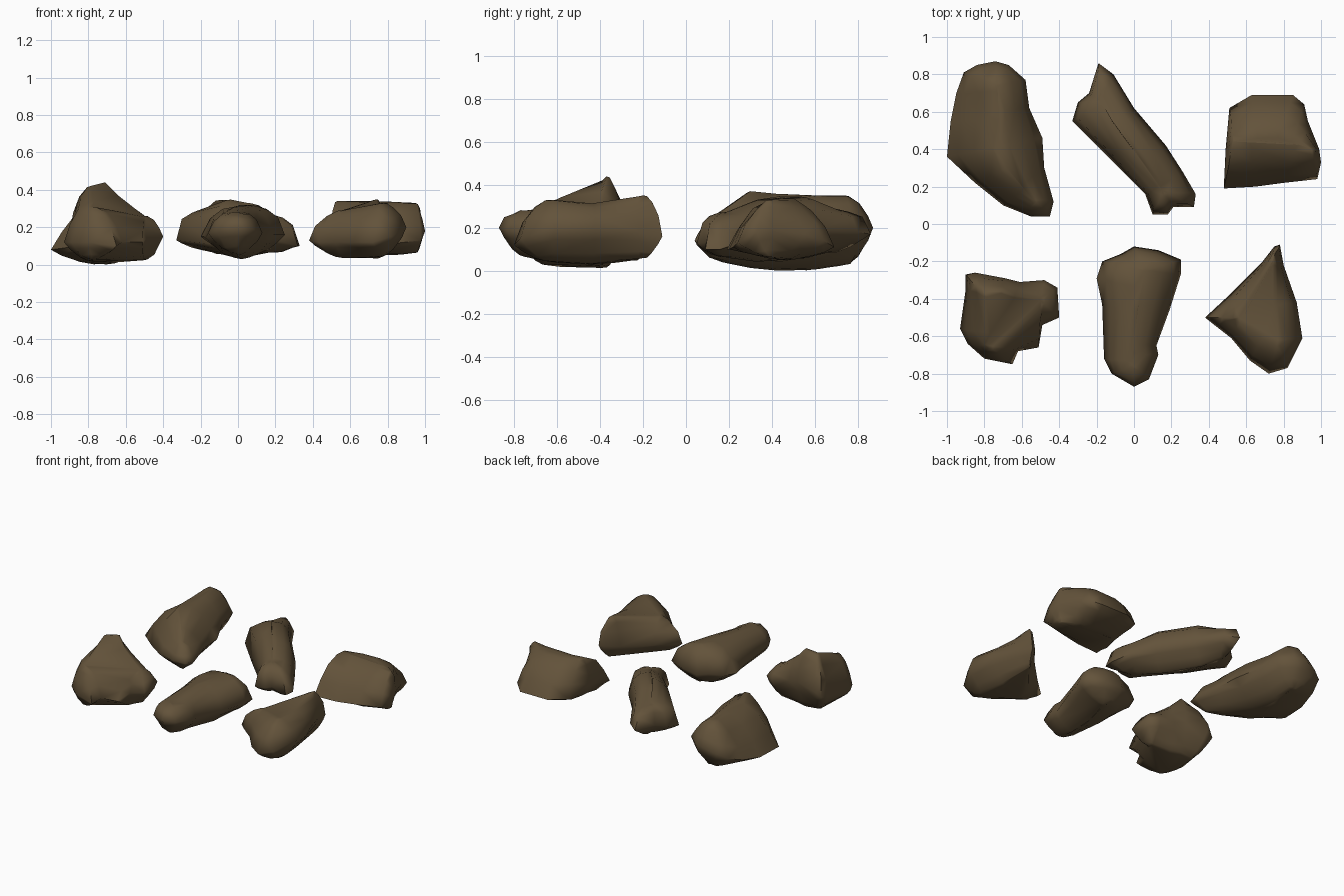
import bpy, bmesh, math, random
from mathutils import Vector

random.seed(4)
if "Cube" in bpy.data.objects:
    bpy.data.objects.remove(bpy.data.objects["Cube"], do_unlink=True)

# One earthy brown for every stone
brown = bpy.data.materials.new("earth_brown")
brown.use_nodes = True
brown.diffuse_color = (.125, .086, .043, 1)
brown.node_tree.nodes["Principled BSDF"].inputs["Base Color"].default_value = brown.diffuse_color


def nearest_on_ridge(point, ridge):
    """Closest point of the ridge line, measured in plan."""
    best, best_distance = None, math.inf
    for start, end in zip(ridge, ridge[1:]):
        along = (end - start).to_2d()
        t = (point.to_2d() - start.to_2d()).dot(along) / along.length_squared
        candidate = start.lerp(end, min(max(t, 0), 1))
        distance = (candidate - point).to_2d().length
        if distance < best_distance:
            best, best_distance = candidate, distance
    return best


def ring(bm, waist, target, inward, fullness):
    """A loop of vertices between the waist and a ridge or keel."""
    rise = math.sin(inward * math.pi / 2) ** fullness
    rough = .012 * inward * (1 - inward) * 2
    verts = []
    for w, t in zip(waist, target):
        p = w.lerp(t, inward)
        p.z = w.z + (t.z - w.z) * rise
        p += Vector([random.uniform(-rough, rough) for _ in range(3)])
        verts.append(bm.verts.new(p))
    return verts


def stone(name, floor, fullness, outline, ridge):
    """Loft a stone from keel to waist outline to ridge."""
    waist = [Vector(p) for p in outline]
    ridge = [Vector(p) for p in ridge]
    top = [nearest_on_ridge(p, ridge) for p in waist]
    # The keel follows the ridge in plan and lifts towards its ends
    middle = sum(waist, Vector()) / len(waist)
    keel = []
    for p in top:
        reach = (p - middle).to_2d().length
        keel.append(Vector((p.x, p.y, floor + .4 * reach ** 2)))
    bm = bmesh.new()
    rings = [ring(bm, waist, keel, t, .9) for t in (1, .8, .5, .2)]
    rings += [ring(bm, waist, top, t, fullness) for t in (0, .2, .5, .82, 1)]
    count = len(waist)
    for low, high in zip(rings, rings[1:]):
        for i in range(count):
            j = (i + 1) % count
            bm.faces.new((low[i], low[j], high[j], high[i]))
    # Close the ridge and keel seams
    bmesh.ops.remove_doubles(bm, verts=bm.verts, dist=.002)
    open_edges = [e for e in bm.edges if e.is_boundary]
    bmesh.ops.holes_fill(bm, edges=open_edges, sides=0)
    bmesh.ops.triangulate(bm, faces=bm.faces)
    bmesh.ops.recalc_face_normals(bm, faces=bm.faces)
    mesh = bpy.data.meshes.new(name)
    bm.to_mesh(mesh)
    bm.free()
    mesh.materials.append(brown)
    obj = bpy.data.objects.new(name, mesh)
    bpy.context.collection.objects.link(obj)
    bpy.ops.object.select_all(action="DESELECT")
    obj.select_set(True)
    bpy.context.view_layer.objects.active = obj
    bpy.ops.object.shade_smooth_by_angle(angle=math.radians(70))


# Back row
stone("back_right_stone", 0, .9,
      [(-.43, .12, .14), (-.48, .3, .15), (-.49, .46, .15), (-.56, .62, .18),
       (-.58, .77, .2), (-.67, .85, .2), (-.74, .87, .2), (-.84, .85, .17),
       (-.91, .81, .14), (-.95, .7, .1), (-.98, .55, .07), (-1, .36, .08),
       (-.85, .22, .1), (-.7, .1, .12), (-.55, .04, .14), (-.45, .04, .14)],
      [(-.73, .74, .35), (-.72, .5, .35), (-.68, .3, .37), (-.54, .13, .25)])

stone("back_middle_stone", .04, .35,
      [(.33, .16, .1), (.26, .28, .14), (.17, .42, .17), (0, .62, .19),
       (-.11, .8, .18), (-.19, .86, .17), (-.24, .7, .16), (-.3, .65, .15),
       (-.33, .55, .13), (-.14, .36, .11), (.06, .16, .11), (.1, .05, .12),
       (.18, .05, .13), (.21, .09, .13), (.32, .09, .1)],
      [(-.18, .66, .29), (-.1, .52, .36), (.05, .33, .33), (.15, .18, .27)])

stone("back_left_stone", .05, .75,
      [(1, .33, .18), (.99, .4, .19), (.93, .55, .17), (.91, .64, .14),
       (.85, .69, .11), (.63, .69, .11), (.51, .62, .12), (.49, .4, .15),
       (.48, .19, .1), (.65, .2, .1), (.8, .22, .11), (.98, .24, .13)],
      [(.53, .44, .34), (.75, .47, .34), (.95, .4, .33)])

# Front row
stone("front_right_stone", .01, .7,
      [(-.4, -.5, .15), (-.41, -.34, .17), (-.48, -.3, .18), (-.61, -.31, .2),
       (-.69, -.29, .22), (-.85, -.26, .2), (-.9, -.27, .17), (-.9, -.35, .14),
       (-.93, -.56, .12), (-.89, -.64, .12), (-.8, -.72, .12), (-.65, -.75, .1),
       (-.62, -.68, .12), (-.51, -.66, .12), (-.49, -.54, .14)],
      [(-.78, -.65, .31), (-.76, -.52, .37), (-.79, -.39, .42), (-.71, -.37, .44),
       (-.62, -.4, .35), (-.5, -.41, .26)])

stone("front_middle_stone", .03, .45,
      [(.25, -.19, .16), (.13, -.14, .16), (0, -.12, .15), (-.07, -.16, .16),
       (-.17, -.2, .16), (-.2, -.29, .15), (-.17, -.43, .15), (-.16, -.72, .17),
       (-.12, -.8, .18), (0, -.87, .2), (.08, -.83, .19), (.13, -.7, .17),
       (.12, -.65, .16), (.19, -.46, .16), (.25, -.27, .16)],
      [(-.01, -.75, .28), (.01, -.5, .31), (.06, -.25, .32)])

stone("front_left_stone", .03, .6,
      [(.9, -.61, .2), (.87, -.42, .2), (.8, -.22, .18), (.78, -.11, .16),
       (.75, -.12, .16), (.68, -.21, .14), (.52, -.37, .13), (.38, -.5, .13),
       (.43, -.54, .12), (.52, -.61, .12), (.62, -.73, .12), (.72, -.8, .12),
       (.82, -.77, .15)],
      [(.74, -.2, .35), (.74, -.4, .31), (.77, -.62, .33), (.56, -.5, .29)])
